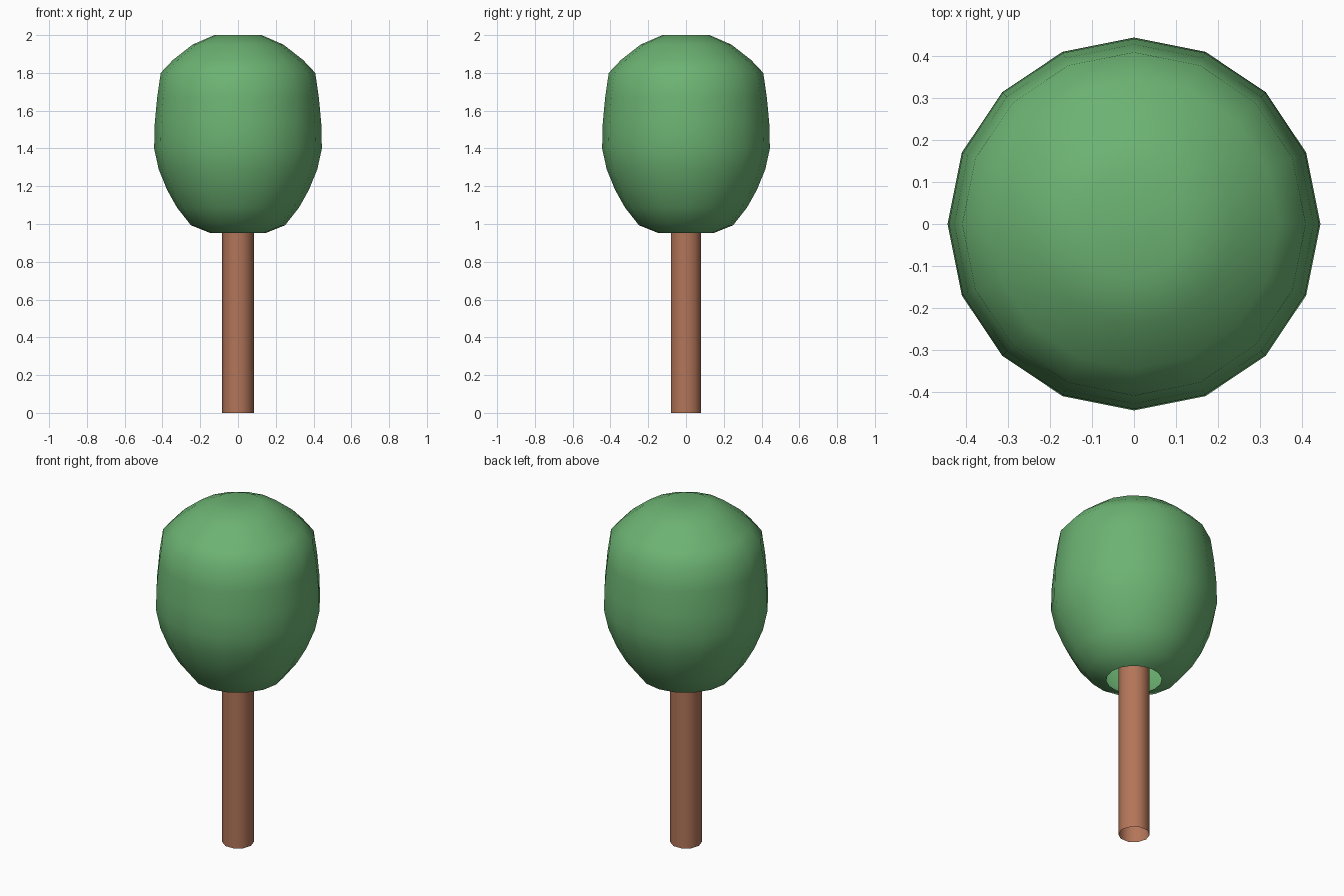
import bpy, bmesh, math

if "Cube" in bpy.data.objects:
    bpy.data.objects.remove(bpy.data.objects["Cube"])


def lathe(name, profile, sides, color, angle):
    """Revolve (radius, z) points around z; radius 0 becomes a pole."""
    bm = bmesh.new()
    rings = []
    for r, z in profile:
        n = sides if r > 0 else 1
        rings.append([bm.verts.new((r * math.cos(math.tau * i / sides),
                                    r * math.sin(math.tau * i / sides), z))
                      for i in range(n)])
    for a, b in zip(rings, rings[1:]):
        for i in range(sides):
            j = (i + 1) % sides
            if len(b) == 1:
                bm.faces.new((a[i], a[j], b[0]))
            else:
                bm.faces.new((a[i], a[j], b[j], b[i]))
    mesh = bpy.data.meshes.new(name)
    bm.to_mesh(mesh)
    bm.free()
    obj = bpy.data.objects.new(name, mesh)
    bpy.context.collection.objects.link(obj)
    mat = bpy.data.materials.new(name + "_color")
    mat.diffuse_color = color
    mat.use_nodes = True
    mat.node_tree.nodes["Principled BSDF"].inputs["Base Color"].default_value = mat.diffuse_color
    mesh.materials.append(mat)
    bpy.ops.object.select_all(action='DESELECT')
    obj.select_set(True)
    bpy.context.view_layer.objects.active = obj
    bpy.ops.object.shade_smooth_by_angle(angle=math.radians(angle))
    return obj


# Trunk: open ten-sided tube reaching into the crown
lathe("trunk", [(0.084, 0), (0.084, 1.1)], 10, (0.45, 0.18, 0.1, 1), 60)

# Crown: rounded shell, open underneath, slightly dimpled on top
crown = [(0.148, 0.953), (0.249, 0.993), (0.323, 1.087), (0.375, 1.18),
         (0.42, 1.29), (0.444, 1.40), (0.441, 1.53), (0.428, 1.67),
         (0.409, 1.80), (0.345, 1.868), (0.24, 1.95), (0.125, 2.0),
         (0, 1.985)]
lathe("crown", crown, 16, (0.15, 0.45, 0.17, 1), 60)
